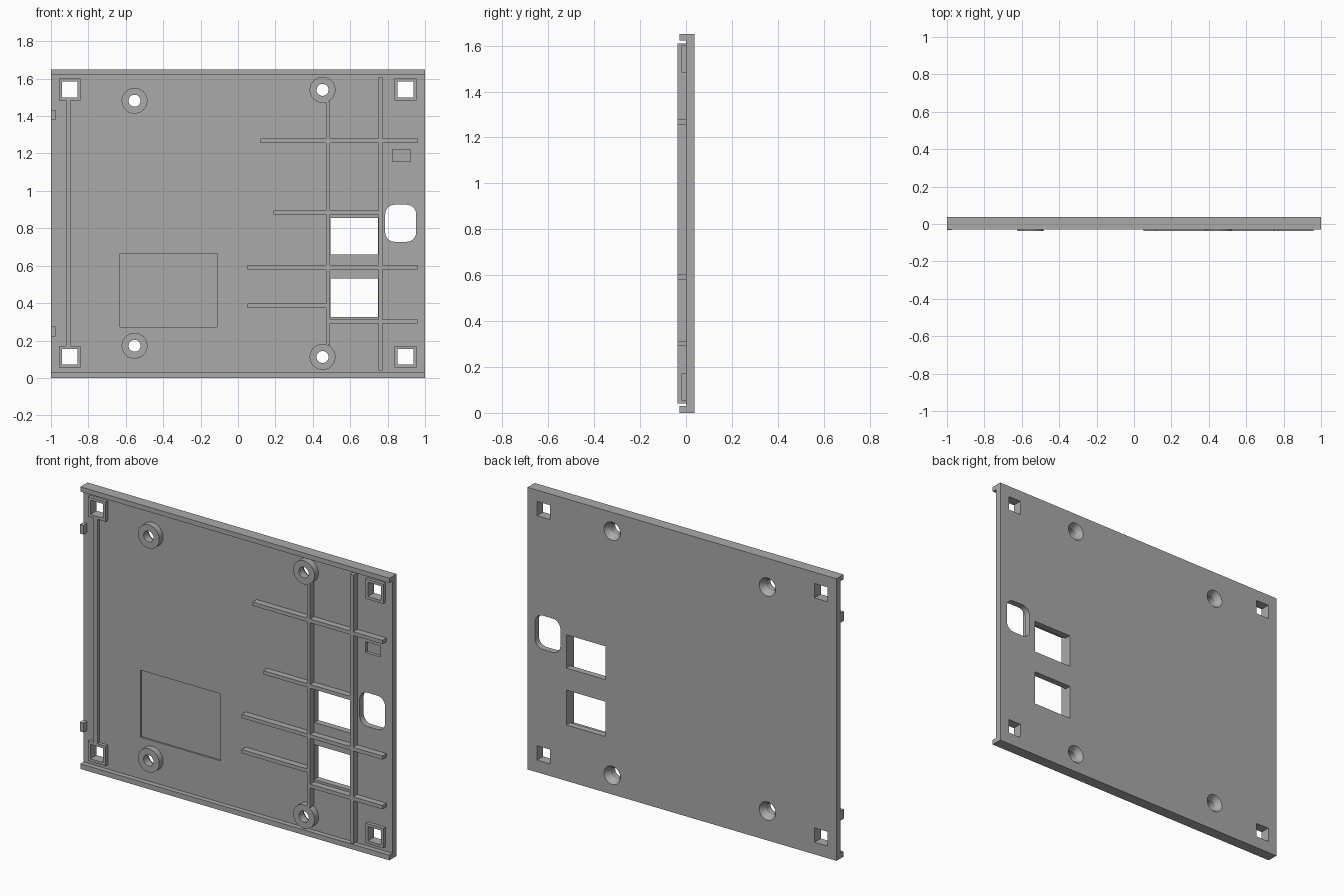
import bpy, bmesh, math
from mathutils import Matrix, Vector

cube = bpy.data.objects.get("Cube")
if cube:
    bpy.data.objects.remove(cube)

grey = bpy.data.materials.new("plain grey plastic")
grey.use_nodes = True
colour = (0.4, 0.4, 0.4, 1)
grey.diffuse_color = colour
grey.node_tree.nodes["Principled BSDF"].inputs["Base Color"].default_value = colour

FRONT, BACK, FACE = -0.037, 0.037, 0.0   # rib tips, rear surface, inner surface of the panel
LOW = -0.02                              # shallow details
SINK = 0.002                             # overlap of details into the panel


def make(name, bm):
    mesh = bpy.data.meshes.new(name)
    bm.to_mesh(mesh)
    bm.free()
    mesh.materials.append(grey)
    ob = bpy.data.objects.new(name, mesh)
    bpy.context.collection.objects.link(ob)
    return ob


def box(name, x0, x1, z0, z1, y0=FRONT, y1=FACE + SINK, radius=0):
    bm = bmesh.new()
    size = Vector((x1 - x0, y1 - y0, z1 - z0))
    centre = Vector((x0 + x1, y0 + y1, z0 + z1)) / 2
    bmesh.ops.create_cube(bm, size=1, matrix=Matrix.Translation(centre) @ Matrix.Diagonal(size).to_4x4())
    if radius:
        edges = [e for e in bm.edges if abs(e.verts[0].co.y - e.verts[1].co.y) > 0.01]
        bmesh.ops.bevel(bm, geom=edges, offset=radius, segments=6, profile=0.5, affect='EDGES')
    return make(name, bm)


def cone(name, x, z, y0, y1, r0, r1):
    """Round part along y, radius r0 at y0 and r1 at y1."""
    bm = bmesh.new()
    place = Matrix.Translation((x, (y0 + y1) / 2, z)) @ Matrix.Rotation(-math.pi / 2, 4, 'X')
    bmesh.ops.create_cone(bm, cap_ends=True, segments=40, radius1=r0, radius2=r1,
                          depth=y1 - y0, matrix=place)
    return make(name, bm)


def cut(ob, cutters):
    bpy.context.view_layer.objects.active = ob
    for c in cutters:
        mod = ob.modifiers.new("cut", 'BOOLEAN')
        mod.operation, mod.solver, mod.object = 'DIFFERENCE', 'EXACT', c
        bpy.ops.object.modifier_apply(modifier=mod.name)
        bpy.data.objects.remove(c)


def smooth(ob):
    bpy.ops.object.select_all(action='DESELECT')
    ob.select_set(True)
    bpy.context.view_layer.objects.active = ob
    bpy.ops.object.shade_smooth_by_angle(angle=math.radians(30))


# Main panel with its edge rails
panel = box("back_panel", -1, 1, 0, 1.65, FACE, BACK)
box("bottom_rail", -1, 1, 0, 0.03, -0.029)
box("top_rail", -1, 1, 1.622, 1.65, -0.029)

# Rectangular windows, rounded opening and shallow front pockets
openings = [
    box("window_cut", 0.495, 0.748, 0.66, 0.855, -0.1, 0.1),
    box("window_cut", 0.495, 0.748, 0.327, 0.531, -0.1, 0.1),
    box("rounded_cut", 0.787, 0.952, 0.728, 0.926, -0.1, 0.1, radius=0.05),
    box("pocket_cut", -0.632, -0.112, 0.273, 0.665, -0.1, 0.01),
    box("pocket_cut", 0.826, 0.921, 1.158, 1.221, -0.1, 0.018),
]

# Square corner frames around through holes
for side, x in (("right", -0.9), ("left", 0.896)):
    for level, z in (("lower", 0.113), ("upper", 1.542)):
        frame = box(f"{level}_{side}_corner_frame", x - 0.058, x + 0.058, z - 0.058, z + 0.058, LOW)
        hole = (x - 0.042, x + 0.042, z - 0.042, z + 0.042, -0.1, 0.1)
        cut(frame, [box("hole_cut", *hole)])
        openings.append(box("hole_cut", *hole))

# Screw bosses, countersunk from the rear
for side, x, heights in (("right", -0.553, (0.172, 1.482)), ("left", 0.452, (0.112, 1.54))):
    for level, z in zip(("lower", "upper"), heights):
        boss = cone(f"{level}_{side}_screw_boss", x, z, FRONT, FACE + SINK, 0.069, 0.069)
        cut(boss, [cone("bore_cut", x, z, -0.1, 0.1, 0.032, 0.032)])
        smooth(boss)
        openings.append(cone("bore_cut", x, z, -0.1, 0.03, 0.032, 0.032))
        openings.append(cone("sink_cut", x, z, 0.004, BACK + 0.003, 0.032, 0.055))

cut(panel, openings)
smooth(panel)

# Stiffening ribs: upright ones, then level ones
box("inner_upright_rib", 0.471, 0.493, 0.175, 1.477)
box("outer_upright_rib", 0.75, 0.772, 0.04, 1.61)
box("right_edge_rib", -0.92, -0.896, 0.171, 1.484, LOW)
for name, x0, x1, z in (("top", 0.12, 0.96, 1.268), ("upper", 0.19, 0.75, 0.885),
                        ("middle", 0.05, 0.96, 0.592), ("lower", 0.05, 0.471, 0.386),
                        ("bottom", 0.493, 0.96, 0.302)):
    box(f"{name}_level_rib", x0, x1, z - 0.011, z + 0.011)

# Small latches on the right edge
for level, z in (("lower", 0.248), ("upper", 1.405)):
    box(f"{level}_edge_latch", -1, -0.976, z - 0.027, z + 0.027, -0.033)
